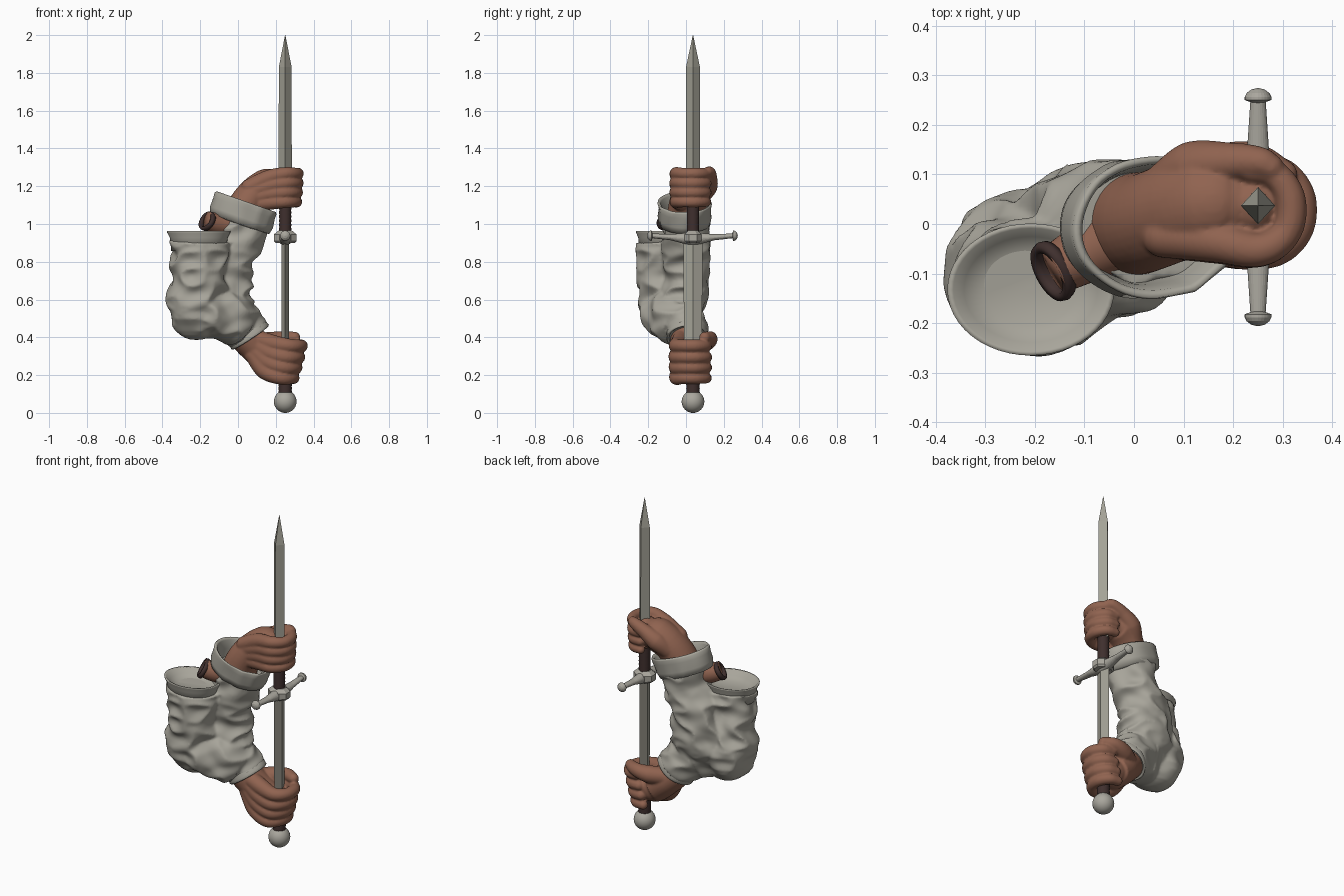
import bpy, bmesh, math
from mathutils import Vector, Matrix, noise

if "Cube" in bpy.data.objects:
    bpy.data.objects.remove(bpy.data.objects["Cube"])

def material(name, rgb):
    m = bpy.data.materials.new(name)
    m.diffuse_color = (*rgb, 1)
    m.use_nodes = True
    m.node_tree.nodes["Principled BSDF"].inputs["Base Color"].default_value = m.diffuse_color
    return m

SKIN = material("skin", (0.28, 0.125, 0.08))
CLOTH = material("linen cloth", (0.39, 0.375, 0.325))
STEEL = material("blade steel", (0.37, 0.36, 0.305))
FITTING = material("pale metal", (0.40, 0.385, 0.34))
DARK = material("dark leather", (0.05, 0.029, 0.027))

def loft(bm, rings, caps=True):
    """Skin a list of equal-length point rings."""
    vs = [[bm.verts.new(p) for p in r] for r in rings]
    n = len(vs[0])
    for a, b in zip(vs, vs[1:]):
        for i in range(n):
            bm.faces.new((a[i], a[(i + 1) % n], b[(i + 1) % n], b[i]))
    if caps:
        bm.faces.new(vs[0][::-1])
        bm.faces.new(vs[-1])

def ring(c, t, r1, r2, ref, n=24, wrinkle=0):
    """Ellipse round c facing t; r1 lies along ref, r2 across it."""
    t = t.normalized()
    u = (ref - t * ref.dot(t)).normalized()
    w = t.cross(u)
    pts = []
    for i in range(n):
        a = math.tau * i / n
        d = u * (r1 * math.cos(a)) + w * (r2 * math.sin(a))
        if wrinkle:
            p = c + d
            q = Vector((p.x * 6 + p.z * 5, p.y * 6 - p.z * 3, p.z * 10 - p.x * 5))
            d *= 1 + wrinkle * (0.45 - 2 * abs(noise.noise(q)))
        pts.append(c + d)
    return pts

def tube(bm, pts, radii, ref=(0, 1, 0), n=24, steps=6, wrinkle=0, rounded=True):
    """Catmull-Rom tube; each radius is a number or an (along ref, across) pair."""
    P = [Vector(p) for p in pts]
    R = [Vector(r) if isinstance(r, tuple) else Vector((r, r)) for r in radii]
    P = [2 * P[0] - P[1]] + P + [2 * P[-1] - P[-2]]
    ref, samples = Vector(ref), []
    for i in range(1, len(P) - 2):
        a, b, c, d = P[i - 1:i + 3]
        last = i == len(P) - 3
        for k in range(steps + last):
            s = k / steps
            pos = 0.5 * (2*b + (c - a)*s + (2*a - 5*b + 4*c - d)*s*s + (3*b - a - 3*c + d)*s**3)
            tan = 0.5 * ((c - a) + 2*(2*a - 5*b + 4*c - d)*s + 3*(3*b - a - 3*c + d)*s*s)
            samples.append((pos, tan, R[i - 1].lerp(R[i], s)))
    if rounded:  # domed ends
        for end, sgn in ((0, -1), (-1, 1)):
            p, t, r = samples[end]
            extra = [(p + t.normalized() * (sgn * min(r) * math.sin(a)), t, r * math.cos(a))
                     for a in (0.25, 0.5, 0.75, 1.0, 1.2, 1.4)]
            samples = samples + extra if sgn > 0 else extra[::-1] + samples
    loft(bm, [ring(p, t, r.x, r.y, ref, n, wrinkle) for p, t, r in samples])

def band(bm, c, axis, r1, r2, profile, caps=False, n=48, wrinkle=0, ref=(0, 1, 0)):
    """Elliptical turning of (scale, height) pairs about an axis."""
    c, axis = Vector(c), Vector(axis).normalized()
    loft(bm, [ring(c + axis * h, axis, r1 * s, r2 * s, Vector(ref), n, wrinkle) for s, h in profile], caps)

def ball(bm, c, radii):
    m = Matrix.Translation(c) @ Matrix.Diagonal((*radii, 1))
    bmesh.ops.create_uvsphere(bm, u_segments=32, v_segments=20, radius=1, matrix=m)

def finish(name, bm, mat, smooth=True, voxel=0, passes=3):
    bmesh.ops.recalc_face_normals(bm, faces=bm.faces)
    me = bpy.data.meshes.new(name)
    bm.to_mesh(me)
    bm.free()
    me.materials.append(mat)
    for p in me.polygons:
        p.use_smooth = smooth
    ob = bpy.data.objects.new(name, me)
    bpy.context.collection.objects.link(ob)
    if voxel:
        r = ob.modifiers.new("merge", 'REMESH')
        r.mode, r.voxel_size, r.use_smooth_shade = 'VOXEL', voxel, True
        s = ob.modifiers.new("soften", 'SMOOTH')
        s.factor, s.iterations = 0.5, passes

# ---- sword, standing on its pommel ----
SX, SY = 0.25, 0.037

def blade(name, sections):
    bm = bmesh.new()
    loft(bm, [[(SX + hx, SY, z), (SX, SY + hy, z), (SX - hx, SY, z), (SX, SY - hy, z)]
              for z, hx, hy in sections])
    finish(name, bm, STEEL, smooth=False)

blade("upper_blade", [(1.1, 0.035, 0.038), (1.83, 0.034, 0.037), (2.0, 0.001, 0.001)])
blade("lower_blade", [(0.3, 0.019, 0.048), (0.93, 0.019, 0.05)])

bm = bmesh.new()
ball(bm, (SX, SY, 0.06), (0.06, 0.06, 0.06))
finish("pommel", bm, FITTING)

for name, z0, z1, r in (("lower_grip", 0.1, 0.3, 0.034), ("upper_grip", 0.94, 1.16, 0.031)):
    bm = bmesh.new()
    prof = [(1 + 0.06 * (i % 2), (z1 - z0) * i / 20) for i in range(21)]
    band(bm, (SX, SY, z0), (0, 0, 1), r, r, prof, caps=True, n=24)
    finish(name, bm, DARK)

# crossguard: drooping bar, central boss, domed ends
bm = bmesh.new()
tube(bm, [(SX, -0.185, 0.938), (SX, -0.08, 0.93), (SX, SY, 0.922), (SX, 0.15, 0.93), (SX, 0.255, 0.938)],
     [(0.012, 0.015), (0.016, 0.022), (0.036, 0.036), (0.016, 0.022), (0.012, 0.015)],
     ref=(0, 0, 1), rounded=False)
dome = [(0.4, -0.006), (1, 0), (1, 0.006), (0.85, 0.014), (0.5, 0.021), (0.05, 0.024)]
for y, s in ((-0.182, -1), (0.25, 1)):
    band(bm, (SX, y, 0.938), (0, s, 0), 0.027, 0.027, dome, caps=True, n=24, ref=(0, 0, 1))
loft(bm, [[(SX + x * s, SY + y * s, z) for x, y in
           ((0.06, 0.02), (0.03, 0.045), (-0.03, 0.045), (-0.06, 0.02),
            (-0.06, -0.02), (-0.03, -0.045), (0.03, -0.045), (0.06, -0.02))]
          for z, s in ((0.9, 0.85), (0.91, 1), (0.945, 1), (0.965, 0.6))])
finish("crossguard", bm, FITTING, smooth=False)

# ---- hands: wrist and palm, fingers curling from the front round to the back, thumb behind ----
CURL = [(0.16, -0.036), (0.25, -0.052), (0.305, -0.015), (0.312, 0.05), (0.28, 0.1), (0.23, 0.11)]

def fist(name, wrist, wrist_r, root, levels, thumb, thumb_r, lean, r):
    bm = bmesh.new()
    tube(bm, wrist, wrist_r, n=32)
    zc = sum(levels) / 4
    ball(bm, (SX - 0.01, SY, zc), (0.06, 0.075, 0.095))
    for i, z in enumerate(levels):
        rr = r * (0.96, 1.02, 1.04, 1.0)[i]
        zr = root[2] + (i - 1.5) * 0.03
        path = [root[:2] + (zr,)] + [(x + lean * (z - zc), y, z) for x, y in CURL]
        path[1] = (*path[1][:2], 0.3 * zr + 0.7 * z)  # metacarpal fans out to the knuckle
        tube(bm, path, [rr * k for k in (1.45, 1.4, 1.15, 1, 1.03, 0.95, 0.85)], ref=(0, 0, 1), n=20)
    tube(bm, thumb, thumb_r, ref=(0, 0, 1), n=20)
    finish(name, bm, SKIN, voxel=0.006, passes=5)

fist("upper_hand",
     [(0.0, 0, 0.99), (0.03, 0.005, 1.08), (0.085, 0.025, 1.155), (0.15, 0.04, 1.198), (0.19, 0.04, 1.2)],
     [(0.105, 0.1), (0.1, 0.092), (0.1, 0.09), (0.1, 0.094), (0.08, 0.085)],
     (0.06, -0.025, 1.15), (1.117, 1.167, 1.217, 1.267),
     [(0.07, 0.08, 1.15), (0.12, 0.115, 1.2), (0.19, 0.125, 1.245), (0.25, 0.125, 1.272), (0.275, 0.115, 1.277)],
     [0.05, 0.053, 0.04, 0.032, 0.027], 0.05, 0.03)
fist("lower_hand",
     [(0.0, -0.02, 0.46), (0.04, 0.0, 0.405), (0.11, 0.025, 0.335), (0.17, 0.03, 0.285), (0.19, 0.035, 0.275)],
     [(0.085, 0.09), (0.085, 0.088), (0.095, 0.088), (0.1, 0.09), (0.085, 0.085)],
     (0.08, -0.02, 0.355), (0.185, 0.24, 0.295, 0.355),
     [(0.09, 0.06, 0.37), (0.17, 0.11, 0.38), (0.24, 0.127, 0.395), (0.3, 0.1, 0.4)],
     [0.05, 0.05, 0.038, 0.03], 0.25, 0.033)

# ---- sleeves: upper arm bending into the lower forearm, plus the raised forearm ----
bm = bmesh.new()
tube(bm, [(-0.2, -0.13, 0.91), (-0.205, -0.12, 0.78), (-0.215, -0.1, 0.62), (-0.22, -0.09, 0.53)],
     [(0.128, 0.155), (0.135, 0.15), (0.152, 0.16), (0.145, 0.15)],
     n=96, steps=20, wrinkle=0.19, rounded=False)
tube(bm, [(-0.22, -0.09, 0.57), (-0.22, -0.09, 0.535)], [(0.155, 0.155), (0.15, 0.15)], n=96, wrinkle=0.15)
tube(bm, [(-0.25, -0.09, 0.56), (-0.14, -0.085, 0.535), (-0.04, -0.05, 0.5), (0.02, -0.005, 0.46), (0.06, 0.005, 0.412)],
     [(0.14, 0.13), (0.155, 0.135), (0.15, 0.135), (0.118, 0.122), (0.104, 0.11)],
     n=96, steps=16, wrinkle=0.15, rounded=False)
tube(bm, [(0.02, 0, 1.02), (-0.005, 0, 0.92), (-0.065, 0, 0.78), (-0.09, -0.01, 0.62), (-0.1, -0.03, 0.52)],
     [(0.125, 0.145), (0.12, 0.135), (0.125, 0.145), (0.12, 0.175), (0.1, 0.14)],
     n=96, steps=16, wrinkle=0.18, rounded=False)
finish("sleeves", bm, CLOTH, voxel=0.008, passes=3)

# open shoulder end of the sleeve with a thin flared lip
bm = bmesh.new()
band(bm, (-0.208, -0.132, 0.958), (0, 0, 1), 0.121, 0.153,
     [(0.95, -0.1), (1.0, -0.03), (1.09, -0.004), (1.1, 0.004), (1.02, 0.002),
      (0.88, -0.025), (0.6, -0.045), (0.05, -0.046)], caps=True)
finish("sleeve_opening", bm, CLOTH)

# turned-back cuffs
CUFF = [(0.86, -0.06), (1.0, -0.055), (1.05, -0.02), (1.04, 0.03), (1.06, 0.055),
        (1.02, 0.066), (0.94, 0.055), (0.86, 0.0), (0.8, -0.05)]
for name, c, axis, r1, r2, k in (
        ("upper_cuff", (0.025, -0.008, 1.055), (0.33, 0, 0.94), 0.135, 0.165, 1.0),
        ("lower_cuff", (0.052, 0.005, 0.42), (0.55, 0.08, -0.83), 0.104, 0.11, 0.4)):
    bm = bmesh.new()
    band(bm, c, axis, r1, r2, [(s, h * k) for s, h in CUFF], n=64, wrinkle=0.05)
    finish(name, bm, CLOTH)

# forearm stump by the shoulder opening, ringed in dark leather
stump, axis = Vector((-0.163, -0.095, 1.015)), Vector((-0.75, -0.45, 0.5))
bm = bmesh.new()
tube(bm, [stump, (-0.1, -0.06, 1.0), (0.0, -0.01, 1.0)], [0.05, 0.06, 0.08], rounded=False)
finish("forearm_stump", bm, SKIN)
bm = bmesh.new()
band(bm, stump, axis, 0.062, 0.052,
     [(0.7, -0.012), (1, -0.012), (1.06, 0), (1, 0.012), (0.75, 0.012), (0.68, 0), (0.7, -0.012)], n=32)
finish("stump_ring", bm, DARK)
